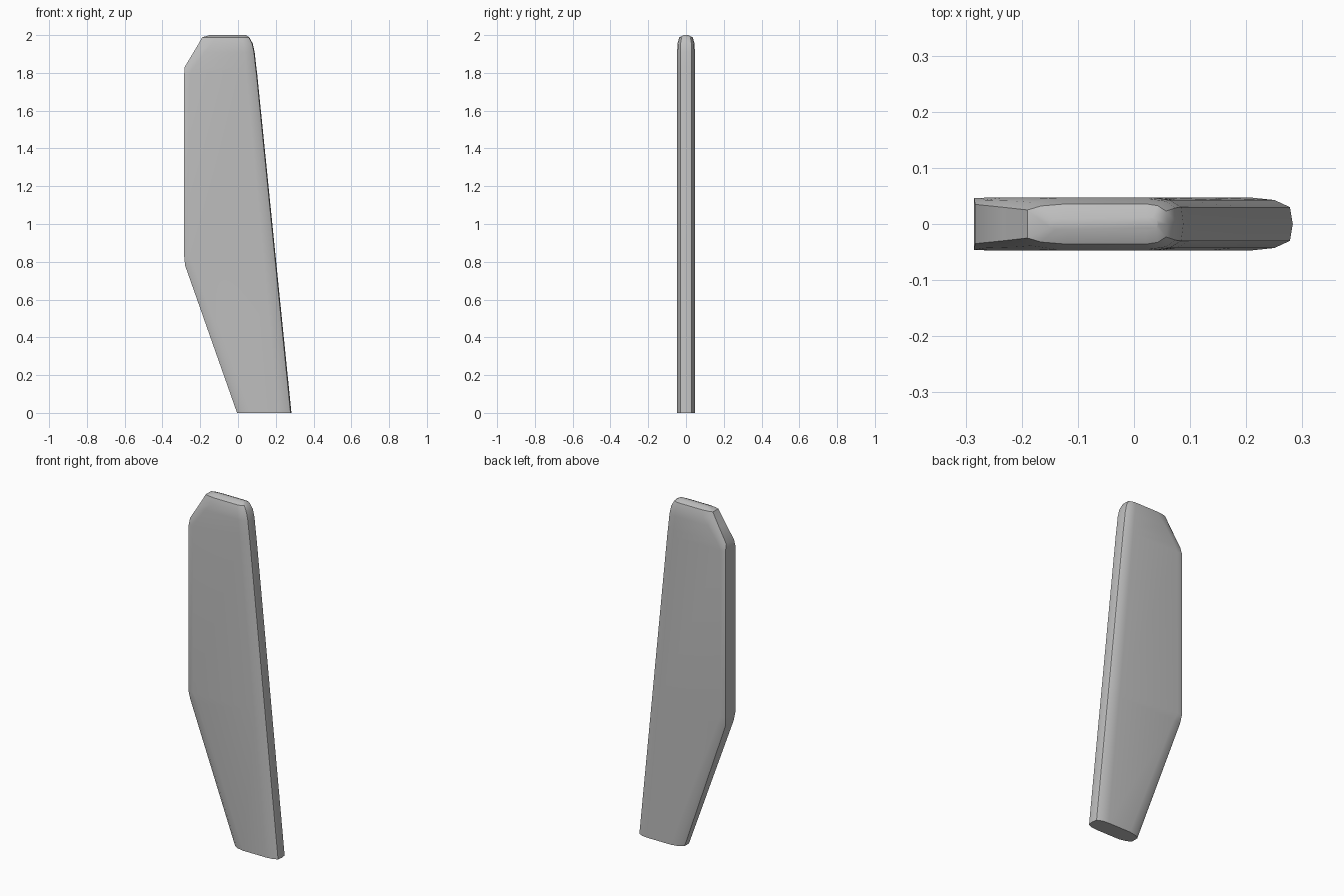
import bpy
import bmesh
import math

cube = bpy.data.objects.get("Cube")
if cube:
    bpy.data.objects.remove(cube)

# Plain grey material
grey = bpy.data.materials.new("plain_grey")
grey.use_nodes = True
colour = (0.52, 0.52, 0.52, 1)
grey.diffuse_color = colour
grey.node_tree.nodes["Principled BSDF"].inputs["Base Color"].default_value = colour


def section(z, left, right, edge, thick, soft_left, soft_right):
    """Closed ring: blunt left edge, flat cheeks and a rounded right nose."""
    half = [(left, edge),
            (left + soft_left * 0.35, edge + (thick - edge) * 0.65),
            (left + soft_left, thick),
            (right - soft_right, thick),
            (right - soft_right * 0.45, thick * 0.91),
            (right - soft_right * 0.07, thick * 0.64)]
    ring = [(x, -y, z) for x, y in half] + [(right, 0, z)]
    return ring + [(x, y, z) for x, y in reversed(half)]


# z, left x, right x, left edge half width, half thickness, left and right rounding
sections = [
    (0, -0.005, 0.283, 0.020, 0.047, 0.07, 0.073),
    (0.78, -0.280, 0.204, 0.036, 0.047, 0.05, 0.066),
    (0.83, -0.285, 0.199, 0.046, 0.047, 0.03, 0.066),
    (1.79, -0.285, 0.102, 0.046, 0.047, 0.03, 0.058),
    (1.83, -0.283, 0.097, 0.035, 0.047, 0.05, 0.056),
    (1.91, -0.235, 0.088, 0.030, 0.047, 0.06, 0.054),
    (1.955, -0.208, 0.078, 0.027, 0.045, 0.07, 0.050),
    (1.988, -0.190, 0.060, 0.025, 0.036, 0.07, 0.040),
    (2.0, -0.150, 0.042, 0.006, 0.012, 0.03, 0.020),
]

# Blade body lofted through the sections
bm = bmesh.new()
rings = [[bm.verts.new(p) for p in section(*s)] for s in sections]
for low, high in zip(rings, rings[1:]):
    for i in range(len(low)):
        j = (i + 1) % len(low)
        bm.faces.new((low[i], low[j], high[j], high[i]))
bm.faces.new(list(reversed(rings[0])))
bm.faces.new(rings[-1])
bmesh.ops.recalc_face_normals(bm, faces=bm.faces)

mesh = bpy.data.meshes.new("blade")
bm.to_mesh(mesh)
bm.free()
mesh.materials.append(grey)
blade = bpy.data.objects.new("blade", mesh)
bpy.context.collection.objects.link(blade)

# Smooth cheeks with crisp corners
bpy.ops.object.select_all(action="DESELECT")
blade.select_set(True)
bpy.context.view_layer.objects.active = blade
bpy.ops.object.shade_smooth_by_angle(angle=math.radians(32))
